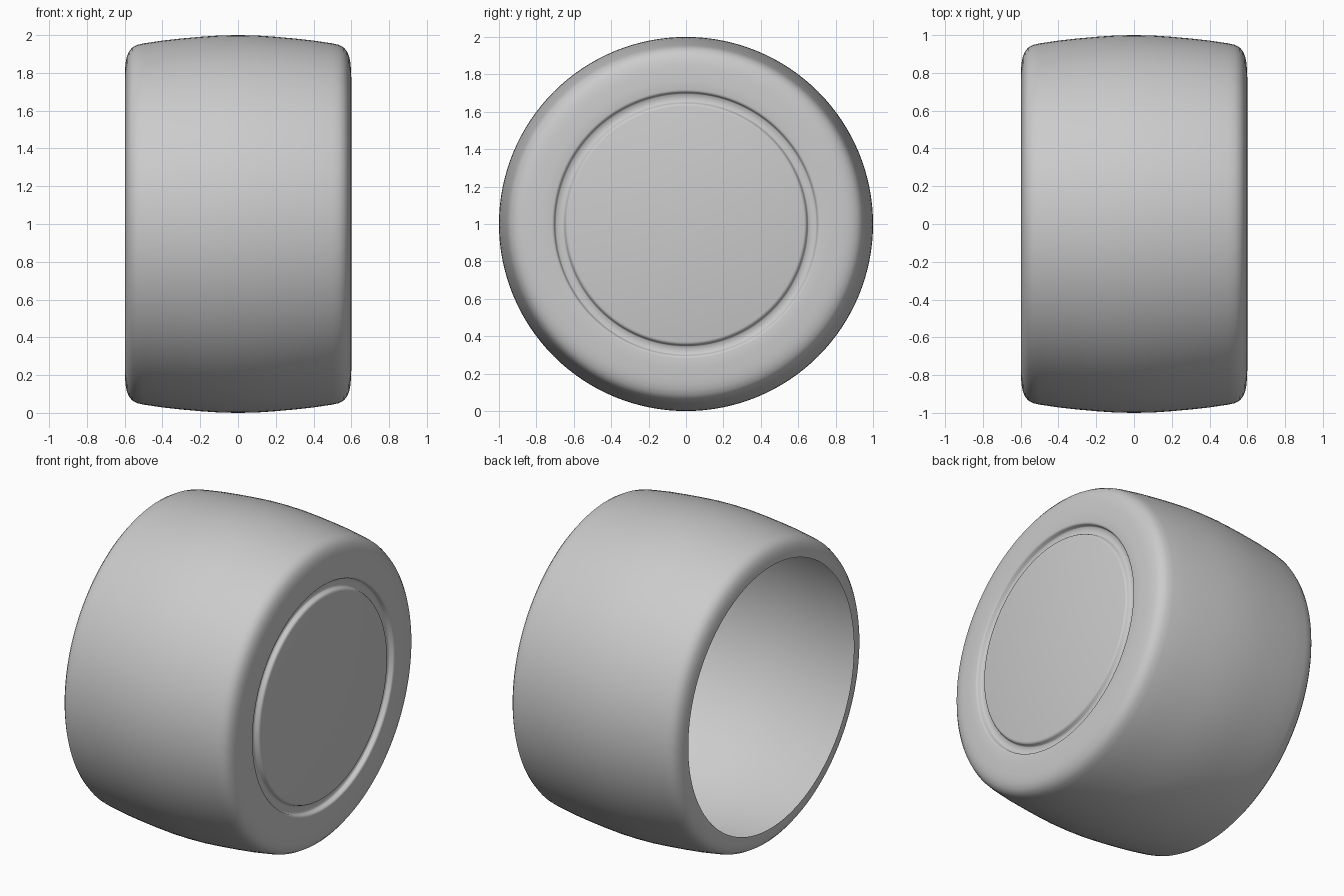
import bpy, bmesh, math

if "Cube" in bpy.data.objects:
    bpy.data.objects.remove(bpy.data.objects["Cube"])

SEGMENTS = 128

# Half cross-section as (x, radius): tread crown to rounded shoulder
shoulder = [(0.0, 1.0), (0.1, 0.998), (0.2, 0.991), (0.3, 0.982), (0.4, 0.971),
            (0.5, 0.956), (0.535, 0.948), (0.56, 0.934), (0.577, 0.914),
            (0.588, 0.888), (0.594, 0.86), (0.597, 0.83)]

# Closed side: sidewall, groove, then flat hub cap
cap_side = [(0.6, 0.77), (0.6, 0.718), (0.598, 0.709), (0.592, 0.704),
            (0.575, 0.700), (0.570, 0.695), (0.570, 0.656), (0.574, 0.651),
            (0.590, 0.646), (0.597, 0.641), (0.6, 0.630), (0.6, 0.0)]

# Left side stays open: mirrored shoulder ends at the rim of the opening
left = [(-x, r) for x, r in reversed(shoulder[1:])]
profile = left + shoulder + cap_side


def lathe_x(name, points, centre_z):
    """Revolve an (x, radius) profile around the x axis."""
    bm = bmesh.new()
    verts = [bm.verts.new((x, 0, r)) for x, r in points]
    edges = [bm.edges.new(pair) for pair in zip(verts, verts[1:])]
    bmesh.ops.spin(bm, geom=verts + edges, cent=(0, 0, 0), axis=(1, 0, 0),
                   angle=math.tau, steps=SEGMENTS, use_duplicate=False)
    bmesh.ops.remove_doubles(bm, verts=bm.verts, dist=0.0003)
    bmesh.ops.recalc_face_normals(bm, faces=bm.faces)
    # Make sure the tread faces outward
    f = max(bm.faces, key=lambda f: f.calc_center_median().z)
    if f.normal.z < 0:
        bmesh.ops.reverse_faces(bm, faces=bm.faces)
    mesh = bpy.data.meshes.new(name)
    bm.to_mesh(mesh)
    bm.free()
    obj = bpy.data.objects.new(name, mesh)
    obj.location.z = centre_z
    bpy.context.collection.objects.link(obj)
    bpy.context.view_layer.objects.active = obj
    obj.select_set(True)
    bpy.ops.object.shade_smooth_by_angle(angle=math.radians(50))
    return obj


# Wheel shell, open on the left
lathe_x("wheel", profile, 1.0)
